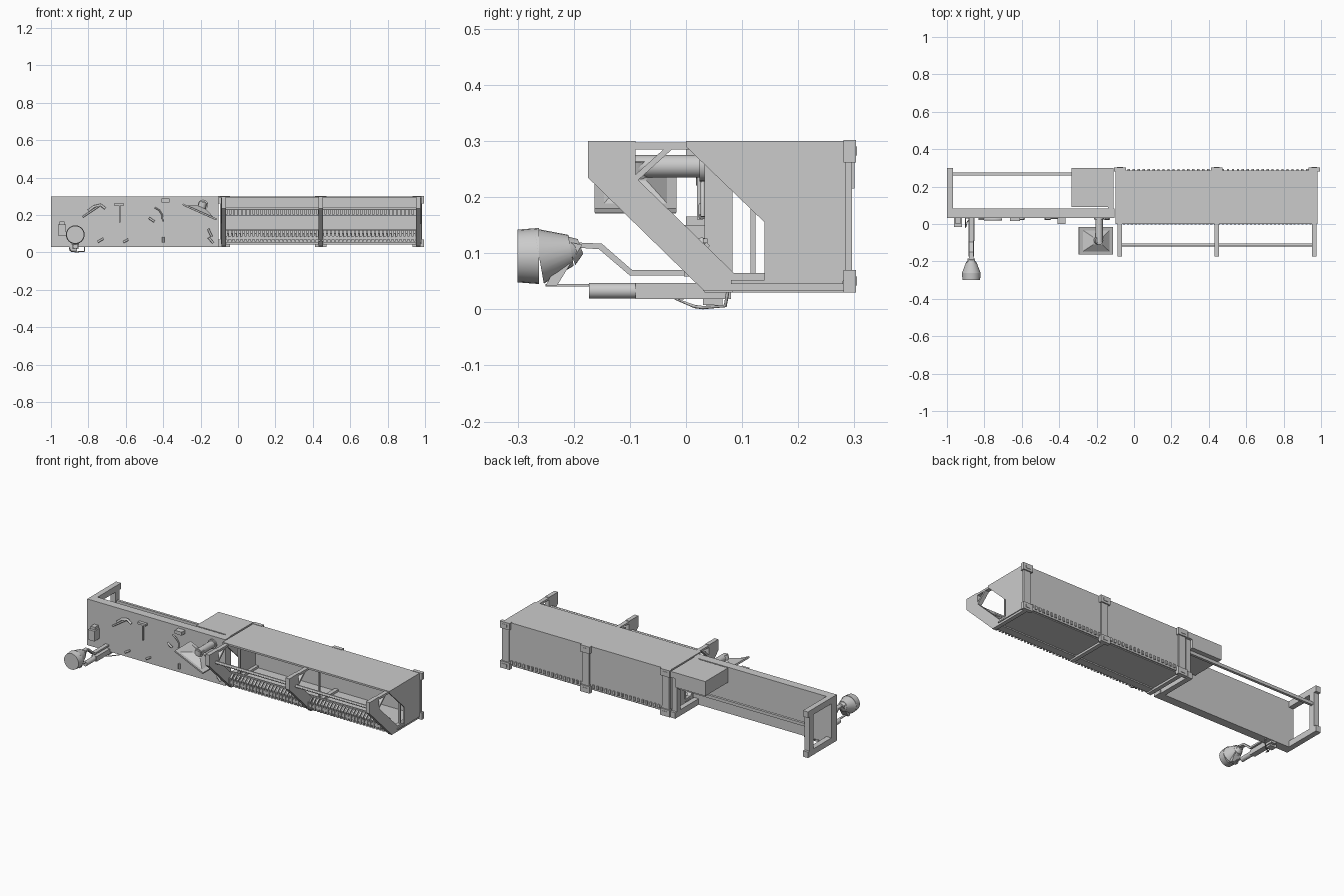
import bpy, bmesh, math
from mathutils import Vector, Matrix

if "Cube" in bpy.data.objects:
    bpy.data.objects.remove(bpy.data.objects["Cube"])


def finish(name, bm):
    bmesh.ops.recalc_face_normals(bm, faces=bm.faces)
    me = bpy.data.meshes.new(name)
    bm.to_mesh(me)
    bm.free()
    ob = bpy.data.objects.new(name, me)
    bpy.context.collection.objects.link(ob)
    return ob


def add_box(bm, lo, hi, rot=None):
    lo, hi = Vector(lo), Vector(hi)
    m = Matrix.Translation((lo + hi) / 2)
    if rot:
        m = m @ Matrix.Rotation(math.radians(rot[0]), 4, rot[1])
    bmesh.ops.create_cube(bm, size=1, matrix=m @ Matrix.Diagonal((*(hi - lo), 1)))


def boxes(name, *items):
    bm = bmesh.new()
    for it in items:
        add_box(bm, *it)
    return finish(name, bm)


def prism(name, pts, x0, x1):
    """Extrude a (y, z) outline along x."""
    bm = bmesh.new()
    f = bm.faces.new([bm.verts.new((x0, y, z)) for y, z in pts])
    r = bmesh.ops.extrude_face_region(bm, geom=[f])
    bmesh.ops.translate(bm, vec=(x1 - x0, 0, 0),
                        verts=[v for v in r['geom'] if isinstance(v, bmesh.types.BMVert)])
    return finish(name, bm)


def cone(name, a, b, r1, r2, seg=24):
    a, b = Vector(a), Vector(b)
    bm = bmesh.new()
    m = Matrix.Translation((a + b) / 2) @ (b - a).to_track_quat('Z', 'Y').to_matrix().to_4x4()
    bmesh.ops.create_cone(bm, cap_ends=True, segments=seg, radius1=r1, radius2=r2,
                          depth=(b - a).length, matrix=m)
    ob = finish(name, bm)
    bpy.context.view_layer.objects.active = ob
    ob.select_set(True)
    bpy.ops.object.shade_smooth_by_angle()
    ob.select_set(False)
    return ob


def tube(name, pts, r):
    cu = bpy.data.curves.new(name, 'CURVE')
    cu.dimensions = '3D'
    cu.bevel_depth, cu.bevel_resolution, cu.use_fill_caps = r, 2, True
    sp = cu.splines.new('POLY')
    sp.points.add(len(pts) - 1)
    for p, c in zip(sp.points, pts):
        p.co = (*c, 1)
    ob = bpy.data.objects.new(name, cu)
    bpy.context.collection.objects.link(ob)


# Left wall with its rear support frames
boxes("wall_panel", ((-1, .033, .03), (-.105, .083, .3)))
for name, x0, x1 in (("outer_frame", -1, -.968), ("inner_frame", -.14, -.11)):
    boxes(name, ((x0, .083, .265), (x1, .3, .3)), ((x0, .083, .03), (x1, .3, .065)),
          ((x0, .25, .065), (x1, .285, .265)))
boxes("rear_rail", ((-.968, .26, .195), (-.14, .275, .213)))
boxes("rear_box", ((-.335, .09, .215), (-.14, .3, .3)))

# Cabinet shell, open to the front
boxes("cabinet_roof", ((-.1, 0, .29), (.98, .287, .3)))
boxes("cabinet_back", ((-.09, .28, .05), (.98, .287, .29)))
boxes("cabinet_floor", ((-.09, .08, .045), (.98, .28, .052)))
for x in (-.09, .972):
    boxes("end_plate", ((x, .14, .05), (x + .008, .28, .29)))
    prism("roof_gusset", [(0, .29), (.14, .29), (.14, .155)], x, x + .008)

# Rear tooth strip
boxes("rear_teeth", *[((-.06 + i * .0265, .285, .06), (-.048 + i * .0265, .293, .08))
                      for i in range(39)])

# Three frames: angled front arm, struts, sill and clamped rear post
for x in (-.075, .443, .963):
    a, b = x - .012, x + .012
    prism("front_arm", [(-.175, .3), (-.09, .3), (-.09, .235), (.085, .065),
                        (.085, .035), (.03, .035), (-.175, .235)], a, b)
    boxes("top_strut", ((a, -.09, .285), (b, .14, .297)))
    prism("diagonal_strut", [(-.09, .24), (-.04, .285), (-.025, .285), (-.09, .226)], a, b)
    boxes("sill", ((a, .03, .033), (b, .285, .065)))
    boxes("inner_post", ((x - .006, .115, .065), (x + .006, .124, .287)))
    boxes("rear_post", ((x - .022, .284, .05), (x + .022, .296, .285)))
    for z in (.03, .262):
        boxes("post_clamp", ((x - .031, .281, z), (x + .031, .303, z + .04)))
        boxes("clamp_bolt", ((x - .015, .3, z + .012), (x + .015, .305, z + .028)))

# Front cross rail and ribbed feed rack
cone("cross_rail", (-.085, -.112, .235), (.972, -.112, .235), .009, .009, 12)
boxes("lower_rail", ((-.075, .0, .07), (.963, .012, .088)))
boxes("upper_rail", ((-.075, .03, .118), (.963, .038, .126)))
boxes("base_rail", ((-.075, .03, .042), (.963, .075, .052)))
n = 48
step = 1.02 / n
xs = [-.06 + i * step for i in range(n)]
boxes("rack_teeth", *[((x, -.006, .095), (x + .011, .046, .104), (40, 'X')) for x in xs])
boxes("rack_fingers", *[((x, -.004, .058), (x + .009, .006, .1)) for x in xs])
boxes("back_slots", *[((x, .262, .2), (x + .014, .28, .235)) for x in xs])
boxes("slot_rail", ((-.075, .268, .195), (.963, .28, .202)))

# Tilted hood with a pipe to the wall
bm = bmesh.new()
bmesh.ops.create_cone(bm, cap_ends=True, segments=4, radius1=math.sqrt(.5), radius2=.19,
                      depth=1, matrix=Matrix.Rotation(math.pi / 4, 4, 'Z'))
bmesh.ops.transform(bm, verts=bm.verts, matrix=Matrix.Translation((-.2, -.09, .226))
                    @ Matrix.Rotation(math.radians(24), 4, 'Y')
                    @ Matrix.Diagonal((.2, .145, .032, 1)))
finish("hood", bm)
boxes("hood_rim", ((-.305, -.163, .213), (-.105, -.017, .221), (24, 'Y')))
cone("hood_neck", (-.198, -.088, .225), (-.185, -.088, .268), .022, .022)
cone("hood_pipe", (-.187, -.1, .255), (-.187, .036, .255), .02, .02)
cone("pipe_flange", (-.187, .024, .255), (-.187, .034, .255), .027, .027)

# Bucket-shaped lamp on a bent arm
X = -.87
cone("lamp_rim", (X, -.3, .095), (X, -.262, .095), .047, .05)
cone("lamp_shade", (X, -.262, .095), (X, -.205, .105), .05, .028)
cone("lamp_cap", (X, -.207, .105), (X, -.188, .112), .028, .014)
prism("lamp_bracket", [(-.25, .042), (-.23, .042), (-.185, .115), (-.21, .12)], X - .02, X + .02)
prism("lamp_arm", [(.035, .06), (-.1, .06), (-.155, .107), (-.195, .11), (-.195, .119),
                   (-.15, .117), (-.096, .07), (.035, .07)], X - .012, X + .012)
boxes("arm_beam", ((X - .016, -.09, .018), (X + .016, .08, .047)))
cone("arm_sleeve", (X, -.173, .033), (X, -.085, .033), .014, .014, 16)
boxes("arm_tie", ((X - .006, -.25, .041), (X + .006, -.17, .045)))
tube("lower_cable", [(-.9, .035, .025), (-.9, -.018, .018), (-.89, .015, .005),
                     (-.86, .03, .003), (-.82, .07, .006), (-.82, .075, .035)], .003)
boxes("lower_clip", ((-.9, .03, .008), (-.86, .065, .032)))

# Small fittings and tools hung on the wall
boxes("switch_box", ((-.962, -.015, .09), (-.92, .035, .15)), ((-.955, .0, .15), (-.928, .033, .165)))
boxes("wall_unit", ((-.41, .0, .267), (-.365, .035, .287)))
boxes("hammer_head", ((-.662, .015, .25), (-.61, .033, .262)))
boxes("hammer_handle", ((-.637, .02, .16), (-.629, .03, .252)))
tube("pick_head", [(-.8, .025, .222), (-.77, .025, .245), (-.735, .025, .254), (-.71, .025, .235)], .007)
tube("pick_handle", [(-.74, .026, .25), (-.83, .026, .19)], .005)
for x, z, l, ang in ((-.735, .065, .035, 30), (-.6, .062, .03, 30), (-.462, .175, .035, -35),
                     (-.4, .068, .03, 90), (-.15, .105, .045, -65), (-.145, .065, .04, -50)):
    dx, dz = math.cos(math.radians(ang)) * l / 2, math.sin(math.radians(ang)) * l / 2
    tube("hand_tool", [(x - dx, .028, z - dz), (x + dx, .028, z + dz)], .006)
tube("sickle", [(-.445, .03, .24), (-.42, .03, .225), (-.405, .03, .2), (-.403, .03, .165)], .004)
